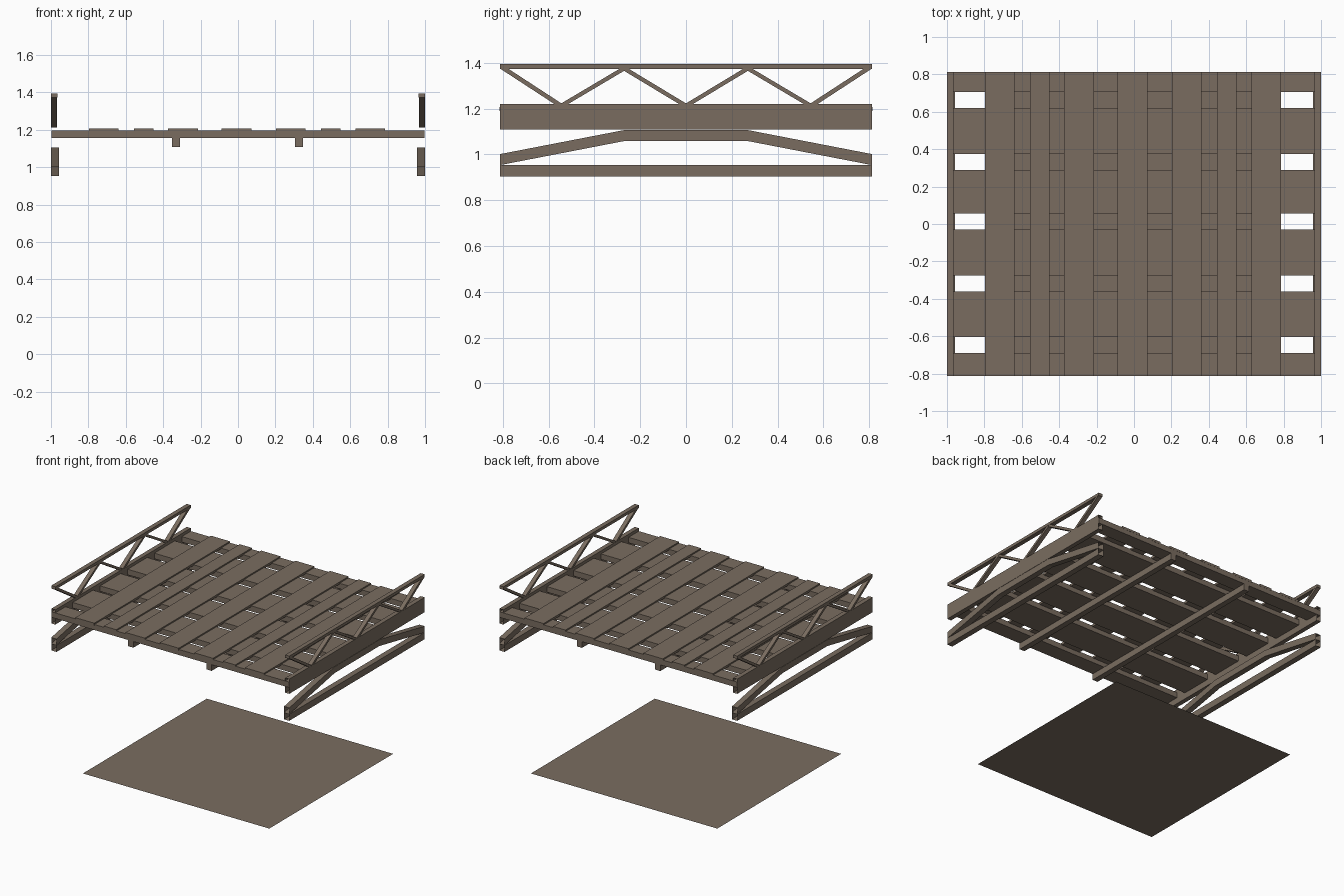
import bpy

if "Cube" in bpy.data.objects:
    bpy.data.objects.remove(bpy.data.objects["Cube"])

mat = bpy.data.materials.new("weathered wood brown")
mat.diffuse_color = (0.193, 0.152, 0.117, 1)
mat.use_nodes = True
mat.node_tree.nodes["Principled BSDF"].inputs["Base Color"].default_value = mat.diffuse_color
L = 0.813  # half length along y


def add(name, verts, faces):
    me = bpy.data.meshes.new(name)
    me.from_pydata(verts, [], faces)
    me.materials.append(mat)
    ob = bpy.data.objects.new(name, me)
    bpy.context.collection.objects.link(ob)
    return ob


def prism(name, x0, x1, profile):
    """Solid: (y, z) outline, counter-clockwise seen from +x, extruded along x."""
    n = len(profile)
    verts = [(x0, y, z) for y, z in profile] + [(x1, y, z) for y, z in profile]
    faces = [(i, i + n, (i + 1) % n + n, (i + 1) % n)[::-1] for i in range(n)]
    faces += [tuple(range(n))[::-1], tuple(range(n, 2 * n))]
    return add(name, verts, faces)


def box(name, x0, x1, y0, y1, z0, z1):
    return prism(name, x0, x1, [(y0, z0), (y1, z0), (y1, z1), (y0, z1)])


def tube(name, x0, x1, path, h):
    """Open-ended square tube following (y, bottom z) points."""
    verts, faces = [], []
    for y, z in path:
        verts += [(x0, y, z), (x1, y, z), (x1, y, z + h), (x0, y, z + h)]
    for s in range(len(path) - 1):
        for i in range(4):
            a, b = s * 4 + i, s * 4 + (i + 1) % 4
            faces.append((a, b, b + 4, a + 4))
    me = add(name, verts, faces).data
    me.flip_normals()


# flat sheet far below the deck
add("base_sheet", [(-.783, -.743, 0), (.783, -.743, 0), (.783, .743, 0), (-.783, .743, 0)],
    [(0, 1, 2, 3)])

# wide cross planks, running left to right
for y0, y1 in [(-L, -.69), (-.605, -.36), (-.275, -.03), (.055, .29), (.375, .62), (.705, L)]:
    box("cross_plank", -.998, .998, y0, y1, 1.155, 1.197)

# long deck boards on top, running front to back
for x0, x1 in [(-.797, -.638), (-.556, -.453), (-.375, -.213), (-.087, .072),
               (.203, .36), (.443, .547), (.627, .787)]:
    box("deck_board", x0, x1, -L - .001, L + .001, 1.19, 1.207)

# joists under the deck
for x0, x1 in [(-.353, -.31), (.305, .348)]:
    box("joist", x0, x1, -L, L, 1.108, 1.156)

# matching side trusses
for s in (-1, 1):
    inner, outer = sorted((s * .966, s * 1.0))
    low_in, low_out = sorted((s * .956, s * 1.0))
    tube("side_girder", inner, outer, [(-L, 1.108), (L, 1.108)], .112)
    tube("arch_beam", low_in, low_out, [(-L, .953), (-.27, 1.058), (.27, 1.058), (L, .953)], .048)
    tube("bottom_beam", low_in, low_out, [(-L, .903), (L, .903)], .05)
    box("hand_rail", inner, outer, -L, L, 1.373, 1.395)
    # zigzag braces
    w = .0175
    tops, feet = [-.795, -.27, .27, .795], [-.545, 0, .545]
    for i, foot in enumerate(feet):
        for top in (tops[i], tops[i + 1]):
            prism("rail_brace", inner + .001, outer - .001,
                  [(foot - w, 1.212), (foot + w, 1.212), (top + w, 1.375), (top - w, 1.375)])
